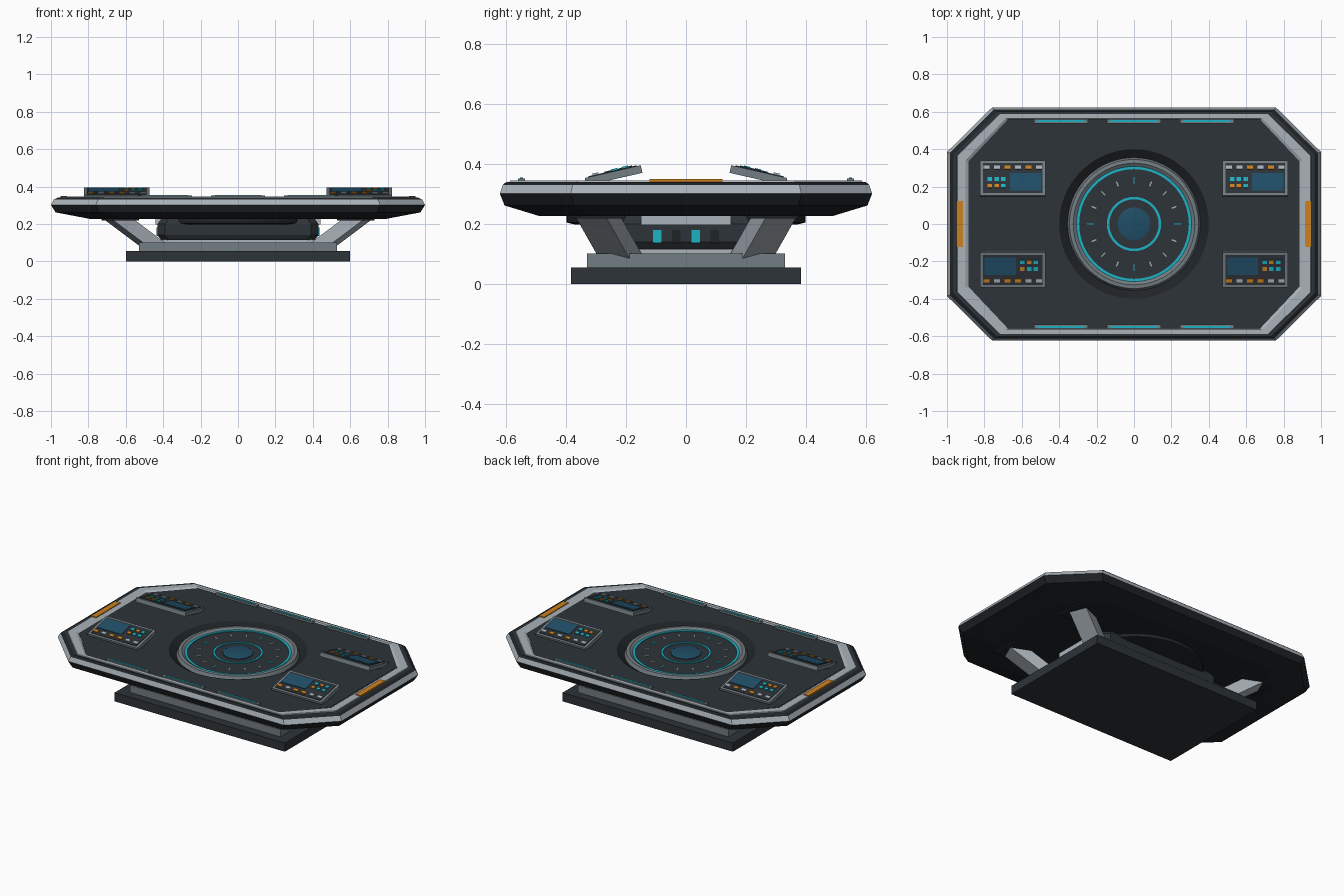
import bpy, bmesh, math
from mathutils import Matrix, Vector

cube = bpy.data.objects.get("Cube")
if cube:
    bpy.data.objects.remove(cube, do_unlink=True)

COLOURS = {
    "charcoal": (0.026, 0.033, 0.040),
    "near_black": (0.014, 0.017, 0.020),
    "mid_grey": (0.17, 0.205, 0.225),
    "light_grey": (0.40, 0.45, 0.49),
    "cyan": (0.012, 0.45, 0.55),
    "orange": (0.60, 0.22, 0.015),
    "screen_blue": (0.014, 0.075, 0.135),
}
MATS = []
for name, rgb in COLOURS.items():
    m = bpy.data.materials.new(name)
    m.use_nodes = True
    m.diffuse_color = (*rgb, 1)
    m.node_tree.nodes["Principled BSDF"].inputs["Base Color"].default_value = (*rgb, 1)
    MATS.append(m)
DARK, BLACK, GREY, LIGHT, CYAN, ORANGE, BLUE = range(len(MATS))


def finish(bm, name, smooth=False):
    bmesh.ops.recalc_face_normals(bm, faces=bm.faces)
    me = bpy.data.meshes.new(name)
    bm.to_mesh(me)
    bm.free()
    for m in MATS:
        me.materials.append(m)
    ob = bpy.data.objects.new(name, me)
    bpy.context.collection.objects.link(ob)
    if smooth:
        bpy.ops.object.select_all(action="DESELECT")
        ob.select_set(True)
        bpy.context.view_layer.objects.active = ob
        bpy.ops.object.shade_smooth_by_angle(angle=math.radians(30))
    return ob


def add_box(bm, centre, size, mat, matrix=Matrix()):
    mx = matrix @ Matrix.Translation(centre) @ Matrix.Diagonal((*size, 1))
    verts = bmesh.ops.create_cube(bm, size=1, matrix=mx)["verts"]
    for f in {f for v in verts for f in v.link_faces}:
        f.material_index = mat


def box(name, centre, size, mat):
    bm = bmesh.new()
    add_box(bm, centre, size, mat)
    return finish(bm, name)


def loft(bm, rings, mats, closed=False):
    """Skin a stack of equal-length rings, one material per band."""
    loops = [[bm.verts.new(p) for p in r] for r in rings]
    pairs = list(zip(loops, loops[1:] + loops[:1]))
    for (a, b), mat in zip(pairs if closed else pairs[:-1], mats):
        for i in range(len(a)):
            j = (i + 1) % len(a)
            bm.faces.new((a[i], a[j], b[j], b[i])).material_index = mat
    return loops


def octagon(z, hx, hy, cx, cy):
    q = [(hx, cy), (cx, hy), (-cx, hy), (-hx, cy)]
    return [(x, y, z) for x, y in q] + [(-x, -y, z) for x, y in q]


def outline(s, z):
    return octagon(z, s, 0.622 * s, 0.76 * s, 0.385 * s)


def circle(r, z, n=64):
    return [(r * math.cos(math.tau * i / n), r * math.sin(math.tau * i / n), z) for i in range(n)]


def lathe(name, profile, mats, closed=False):
    bm = bmesh.new()
    loops = loft(bm, [circle(r, z) for r, z in profile], mats, closed)
    if not closed:
        bm.faces.new(loops[-1]).material_index = mats[-1]
    return finish(bm, name, True)


# Table shell: flared underside, pale rim, dark top margin
bm = bmesh.new()
loops = loft(bm, [outline(0.79, 0.227), outline(0.975, 0.262), outline(1.0, 0.302),
                  outline(0.985, 0.33), outline(0.965, 0.341), outline(0.94, 0.341)],
             [BLACK, BLACK, LIGHT, BLACK, DARK])
bm.faces.new(loops[0]).material_index = BLACK
finish(bm, "table_shell")

# Raised pale border around the deck
INNER = (0.885, 0.558, 0.675, 0.335)
bm = bmesh.new()
loft(bm, [outline(0.95, 0.335), outline(0.945, 0.346), octagon(0.346, 0.9, 0.565, 0.685, 0.342),
          octagon(0.338, *INNER)], [LIGHT] * 3)
finish(bm, "deck_border")

# Deck surface with a round opening
bm = bmesh.new()
edges = []
for ring in (octagon(0.34, *INNER), circle(0.4, 0.34)):
    vs = [bm.verts.new(p) for p in ring]
    edges += [bm.edges.new((vs[i - 1], vs[i])) for i in range(len(vs))]
bmesh.ops.triangle_fill(bm, use_beauty=True, use_dissolve=False, edges=edges, normal=(0, 0, 1))
finish(bm, "deck")

# Projector well, its ring and dial
lathe("projector_well", [(0.4, 0.34), (0.355, 0.312), (0.3, 0.312)], [BLACK, DARK, DARK])
lathe("projector_ring", [(0.355, 0.312), (0.345, 0.334), (0.325, 0.336), (0.308, 0.324), (0.308, 0.312)],
      [GREY, GREY, GREY, GREY, GREY], True)
lathe("outer_glow_ring", [(0.308, 0.312), (0.308, 0.326), (0.293, 0.326), (0.293, 0.312)], [CYAN] * 4, True)
lathe("dial", [(0.294, 0.312), (0.294, 0.321)], [DARK, DARK])
lathe("inner_glow_ring", [(0.145, 0.318), (0.145, 0.326), (0.132, 0.326), (0.132, 0.318)], [CYAN] * 4, True)
lathe("projector_lens", [(0.088, 0.318), (0.088, 0.325), (0.065, 0.331)], [BLUE] * 3)
bm = bmesh.new()
for i in range(16):
    major = i % 4 == 0
    add_box(bm, (0.232, 0, 0.322), (0.036 if major else 0.028, 0.007, 0.005),
            CYAN if major else LIGHT, Matrix.Rotation(math.tau * i / 16, 4, "Z"))
finish(bm, "dial_ticks")

# Light strips on the long edges, marker pads on the short edges
for side, s in (("back", 1), ("front", -1)):
    for n, x in (("right", -0.39), ("middle", 0), ("left", 0.39)):
        bm = bmesh.new()
        add_box(bm, (x, s * 0.55, 0.344), (0.29, 0.024, 0.016), GREY)
        add_box(bm, (x, s * 0.55, 0.352), (0.25, 0.011, 0.006), CYAN)
        finish(bm, f"{side}_{n}_light_strip")
for side, s in (("left", 1), ("right", -1)):
    box(f"{side}_marker_pad", (s * 0.932, 0, 0.344), (0.036, 0.245, 0.014), ORANGE)

# Tilted consoles: screen, key grid and a row of buttons
KEY = {"o": ORANGE, "c": CYAN, "w": LIGHT}
LAYOUT = {"front": ("owoоww".replace("о", "o"), "coc", "occ"), "back": ("wowoww", "coo", "ccc")}
for side, s in (("front", -1), ("back", 1)):
    row, *grid = LAYOUT[side]
    for hand, x in (("left", 0.648), ("right", -0.648)):
        mx = Matrix.Translation((x, s * 0.245, 0.376))
        if s > 0:
            mx = mx @ Matrix.Rotation(math.pi, 4, "Z")
        mx = mx @ Matrix.Rotation(math.radians(12.8), 4, "X")
        bm = bmesh.new()
        add_box(bm, (0, 0, -0.014), (0.35, 0.192, 0.026), GREY, mx)
        add_box(bm, (0, 0, 0), (0.32, 0.164, 0.004), DARK, mx)
        add_box(bm, (-0.068, 0.02, 0.003), (0.168, 0.095, 0.004), BLUE, mx)
        for r, keys in enumerate(grid):
            for c, k in enumerate(keys):
                add_box(bm, (0.05 + 0.037 * c, 0.043 - 0.037 * r, 0.004), (0.024, 0.021, 0.007), KEY[k], mx)
        for c, k in enumerate(row):
            add_box(bm, (-0.14 + 0.056 * c, -0.058, 0.004), (0.032, 0.021, 0.007), KEY[k], mx)
        finish(bm, f"{side}_{hand}_console")

# Stepped base
box("base_slab", (0, 0, 0.0275), (1.2, 0.77, 0.055), DARK)
box("base_plinth", (0, 0, 0.078), (1.06, 0.66, 0.046), GREY)
box("pedestal_foot", (0, 0, 0.108), (0.86, 0.46, 0.016), LIGHT)

# Pedestal, flared upward
bm = bmesh.new()
loops = loft(bm, [octagon(z, hx, hy, hx - 0.04, hy - 0.04) for z, hx, hy in
                  ((0.114, 0.41, 0.24), (0.14, 0.43, 0.255), (0.2, 0.43, 0.255), (0.228, 0.41, 0.24))],
             [DARK] * 3)
bm.faces.new(loops[0])
bm.faces.new(loops[-1])
finish(bm, "pedestal")
lathe("projector_housing", [(0.4, 0.228), (0.4, 0.205), (0.37, 0.198)], [BLACK] * 3)

# Pedestal side indicators and collars
for side, s in (("left", 1), ("right", -1)):
    bm = bmesh.new()
    add_box(bm, (s * 0.425, 0, 0.211), (0.03, 0.3, 0.03), LIGHT)
    for i, y in enumerate((-0.096, -0.032, 0.032, 0.096)):
        add_box(bm, (s * 0.431, y, 0.158), (0.008, 0.028, 0.044), BLACK if i % 2 else CYAN)
    finish(bm, f"{side}_indicator_panel")

# Four splayed struts with mounting pads
for fy, sy in (("front", -1), ("back", 1)):
    for fx, sx in (("left", 1), ("right", -1)):
        low, high = Vector((sx * 0.45, sy * 0.215, 0.085)), Vector((sx * 0.65, sy * 0.30, 0.235))
        axis = (high - low).normalized()
        across = axis.cross(Vector((0, 0, 1))).normalized()
        out = axis.cross(across)
        rings = []
        for p in (low, high):
            ring = []
            for a, b in ((-1, -1), (1, -1), (1, 1), (-1, 1)):
                q = p + across * a * 0.055 + out * b * 0.036
                ring.append(q + axis * ((p.z - q.z) / axis.z))
            rings.append(ring)
        bm = bmesh.new()
        for cap in loft(bm, rings, [LIGHT]):
            bm.faces.new(cap)
        for f in bm.faces:
            f.material_index = LIGHT
        finish(bm, f"{fy}_{fx}_strut")
        box(f"{fy}_{fx}_strut_pad", (sx * 0.63, sy * 0.29, 0.224), (0.2, 0.17, 0.012), BLACK)
